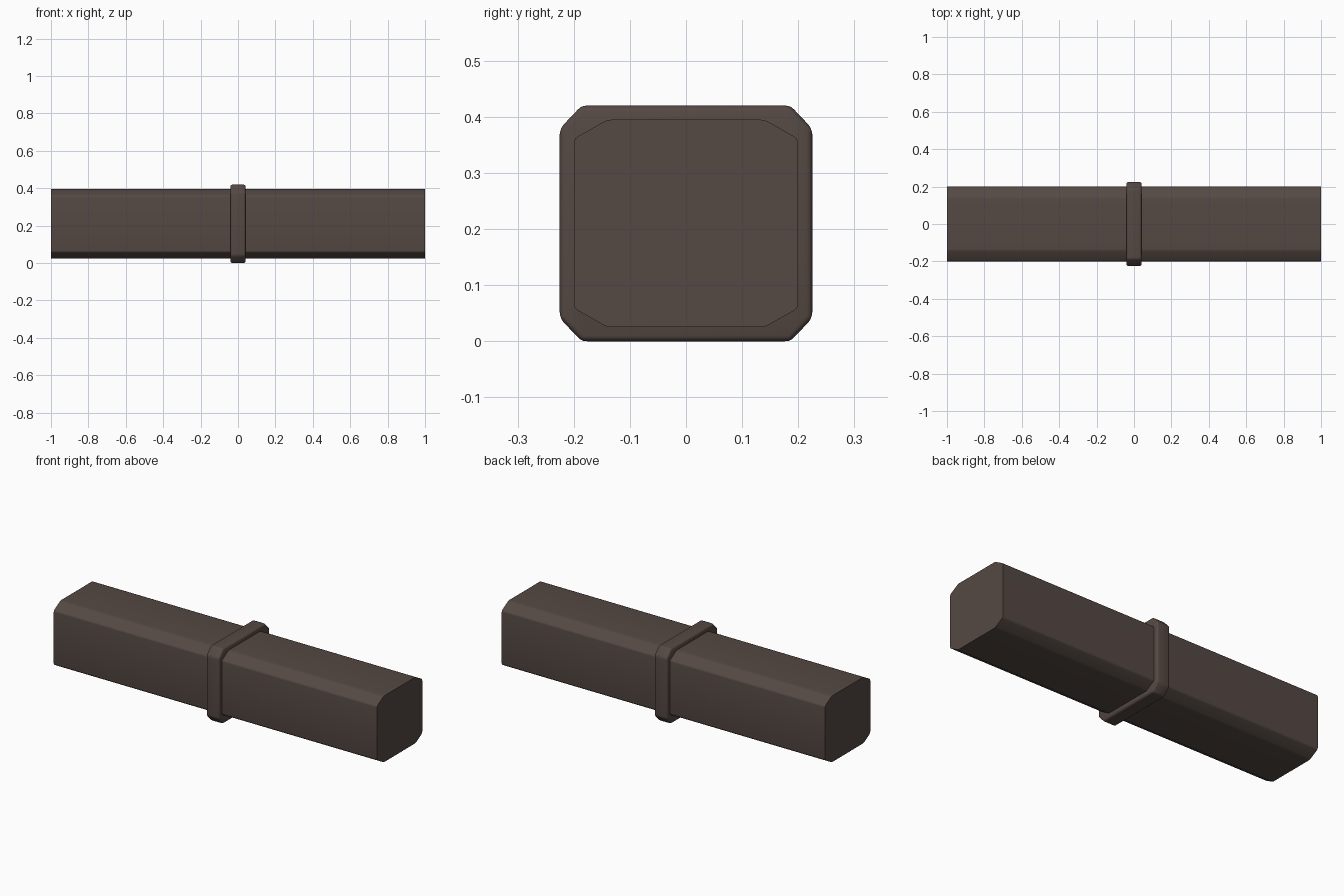
import bpy, bmesh

if "Cube" in bpy.data.objects:
    bpy.data.objects.remove(bpy.data.objects["Cube"])

wood = bpy.data.materials.new("dark brown")
wood.diffuse_color = (0.09, 0.066, 0.056, 1)
wood.use_nodes = True
wood.node_tree.nodes["Principled BSDF"].inputs["Base Color"].default_value = wood.diffuse_color
MID_Z = 0.21


def prism(name, half_len, half_y, half_z, cut_y, cut_z, bevel, rims):
    """Chamfered rectangle in YZ extruded along X, with rounded edges."""
    quarter = [(half_y, half_z - cut_z), (half_y - cut_y, half_z)]
    outline = (quarter + [(-y, z) for y, z in quarter[::-1]]
               + [(-y, -z) for y, z in quarter] + [(y, -z) for y, z in quarter[::-1]])
    bm = bmesh.new()
    ends = [[bm.verts.new((x, y, MID_Z + z)) for y, z in outline]
            for x in (-half_len, half_len)]
    n = len(outline)
    bm.faces.new(ends[0])
    bm.faces.new(ends[1])
    for i in range(n):
        j = (i + 1) % n
        bm.faces.new((ends[0][i], ends[0][j], ends[1][j], ends[1][i]))
    bmesh.ops.recalc_face_normals(bm, faces=bm.faces[:])
    # Round the lengthwise corners, and the end rims too where wanted
    edges = [e for e in bm.edges
             if rims or abs(e.verts[0].co.x - e.verts[1].co.x) > 1e-4]
    bmesh.ops.bevel(bm, geom=edges, offset=bevel, segments=3, profile=0.5,
                    affect='EDGES', offset_type='OFFSET', clamp_overlap=True)
    mesh = bpy.data.meshes.new(name)
    bm.to_mesh(mesh)
    bm.free()
    mesh.materials.append(wood)
    obj = bpy.data.objects.new(name, mesh)
    bpy.context.collection.objects.link(obj)
    bpy.ops.object.select_all(action='DESELECT')
    obj.select_set(True)
    bpy.context.view_layer.objects.active = obj
    bpy.ops.object.shade_smooth_by_angle(angle=0.7)
    return obj


# Long beam with sharp flat ends
prism("beam", 1.0, 0.20, 0.185, 0.06, 0.034, 0.008, False)
# Raised band around the middle
prism("collar", 0.04, 0.225, 0.21, 0.039, 0.041, 0.010, True)
